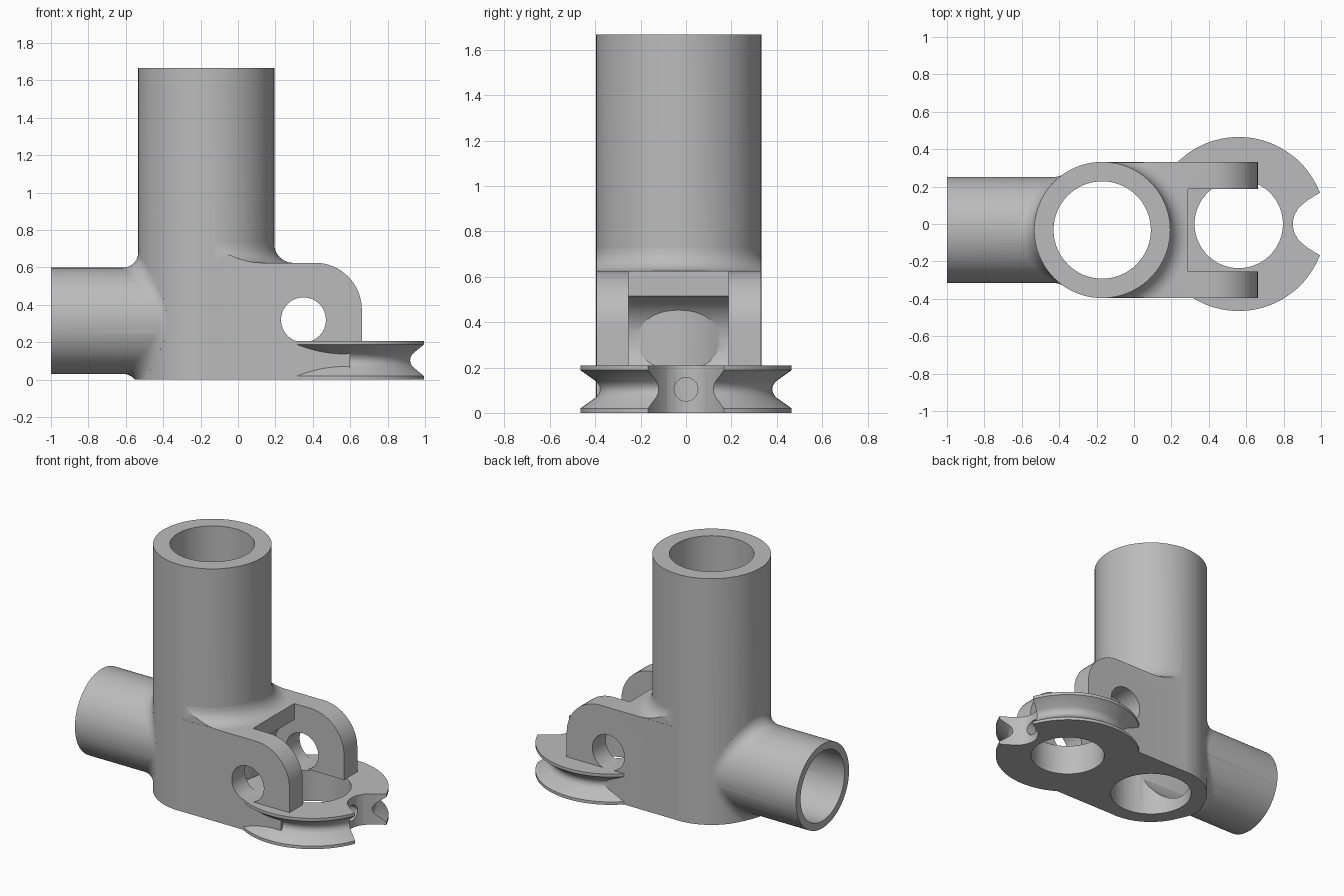
import bpy, bmesh, math
from mathutils import Vector, Matrix

if "Cube" in bpy.data.objects:
    bpy.data.objects.remove(bpy.data.objects["Cube"])

TX, TY = -0.17, -0.032        # upright tube axis
R, BORE, H = 0.364, 0.26, 1.667
AZ, AR, ABORE = 0.315, 0.284, 0.235   # side tube height and radii
PX, PR, PT = 0.56, 0.465, 0.208       # pulley centre, radius, thickness
FIL = 0.08

grey = bpy.data.materials.new("grey metal")
grey.diffuse_color = (0.5, 0.5, 0.5, 1)
grey.use_nodes = True
grey.node_tree.nodes["Principled BSDF"].inputs["Base Color"].default_value = grey.diffuse_color


def finish(name, bm):
    bmesh.ops.recalc_face_normals(bm, faces=bm.faces)
    me = bpy.data.meshes.new(name)
    bm.to_mesh(me)
    bm.free()
    me.materials.append(grey)
    ob = bpy.data.objects.new(name, me)
    bpy.context.collection.objects.link(ob)
    return ob


def prism(name, pts, vec):
    """Extrude a closed outline of 3D points along vec."""
    bm = bmesh.new()
    f = bm.faces.new([bm.verts.new(p) for p in pts])
    new = bmesh.ops.extrude_face_region(bm, geom=[f])["geom"]
    bmesh.ops.translate(bm, vec=vec, verts=[v for v in new if isinstance(v, bmesh.types.BMVert)])
    return finish(name, bm)


def cylinder(name, a, b, r, n=96):
    a, b = Vector(a), Vector(b)
    bm = bmesh.new()
    rot = (b - a).to_track_quat('Z', 'Y').to_matrix().to_4x4()
    bmesh.ops.create_cone(bm, cap_ends=True, segments=n, radius1=r, radius2=r,
                          depth=(b - a).length, matrix=Matrix.Translation((a + b) / 2) @ rot)
    return finish(name, bm)


def box(name, x0, x1, y0, y1, z0, z1):
    return prism(name, [(x0, y0, z0), (x1, y0, z0), (x1, y1, z0), (x0, y1, z0)], (0, 0, z1 - z0))


def ring(name, section, n=96):
    """Closed ring; section(angle) returns the closed cross-section points."""
    bm = bmesh.new()
    rows = [[bm.verts.new(p) for p in section(2 * math.pi * i / n)] for i in range(n)]
    m = len(rows[0])
    for i in range(n):
        a, b = rows[i], rows[(i + 1) % n]
        for j in range(m):
            k = (j + 1) % m
            bm.faces.new((a[j], a[k], b[k], b[j]))
    return finish(name, bm)


def boolean(ob, other, op):
    mod = ob.modifiers.new("cut", 'BOOLEAN')
    mod.operation, mod.object, mod.solver = op, other, 'EXACT'
    dg = bpy.context.evaluated_depsgraph_get()
    me = bpy.data.meshes.new_from_object(ob.evaluated_get(dg))
    ob.modifiers.clear()
    ob.data = me
    bpy.data.objects.remove(other)


def spin(profile, cx, cy):
    return lambda t: [(cx + r * math.cos(t), cy + r * math.sin(t), z) for r, z in profile]


# upright tube
body = cylinder("pulley_joint", (TX, TY, 0), (TX, TY, H), R)

# fork block with rounded upper corner
Y0, Y1 = TY - R + 0.001, TY + R - 0.001
BT, BX, CR = 0.625, 0.662, 0.25
out = [(TX, 0), (0.6, 0), (0.6, 0.15), (BX, 0.205)]
for i in range(17):
    a = math.pi / 2 * i / 16
    out.append((BX - CR + CR * math.cos(a), BT - CR + CR * math.sin(a)))
out.append((TX, BT))
block = prism("fork", [(x, Y0, z) for x, z in out], (0, Y1 - Y0, 0))
boolean(block, box("slot", 0.29, 1, -0.254, 0.188, PT - 0.004, 1), 'DIFFERENCE')
boolean(block, cylinder("scoop", (0.35, -0.254, 0.32), (0.35, 0.188, 0.32), 0.205), 'DIFFERENCE')
boolean(block, cylinder("pin_hole", (0.35, -1, 0.32), (0.35, 1, 0.32), 0.12, 64), 'DIFFERENCE')
boolean(body, block, 'UNION')

# fillet between block top and upright tube
f2 = 0.1
prof = [(R - 0.03, BT - 0.03), (R + f2, BT - 0.03)]
for i in range(9):
    a = math.pi / 2 * i / 8
    prof.append((R + f2 - f2 * math.sin(a), BT + f2 - f2 * math.cos(a)))
prof.append((R - 0.03, BT + f2))
collar = ring("collar", spin(prof, TX, TY))
boolean(collar, box("collar_trim", TX + 0.01, 0.288, Y0 + 0.001, Y1 - 0.001, 0.5, 0.9), 'INTERSECT')
boolean(body, collar, 'UNION')

# side tube
boolean(body, cylinder("side_tube", (-1, TY, AZ), (TX, TY, AZ), AR), 'UNION')


# rolling-ball fillet where the tubes meet
def tube_fillet(t):
    cy, cz = (AR + FIL) * math.cos(t), (AR + FIL) * math.sin(t)
    c = Vector((-math.sqrt((R + FIL) ** 2 - cy * cy), cy, cz))
    d0 = Vector((c.x, AR * math.cos(t), AR * math.sin(t))) - c
    s = R / (R + FIL)
    d1 = Vector((c.x * s, c.y * s, c.z)) - c
    yi, zi = (AR - 0.02) * math.cos(t), (AR - 0.02) * math.sin(t)
    pts = [c + d0.lerp(d1, i / 8).normalized() * FIL for i in range(9)]
    # tuck the ends slightly into both tubes
    pts.append(c + d1 * 1.15)
    pts.append(Vector((-math.sqrt((R - 0.03) ** 2 - yi * yi), yi, zi)))
    pts.append(c + d0 * 1.15)
    return [p + Vector((TX, TY, AZ)) for p in pts]


fillet = ring("tube_fillet", tube_fillet)
boolean(fillet, box("floor_trim", -2, 2, -2, 2, -1, 0), 'DIFFERENCE')
boolean(body, fillet, 'UNION')

# grooved pulley with centre hole
groove = [(0.236, 0), (PR, 0), (PR, 0.02), (0.395, 0.07), (0.383, 0.088), (0.38, PT / 2),
          (0.383, PT - 0.088), (0.395, PT - 0.07), (PR, PT - 0.02), (PR, PT), (0.236, PT)]
pulley = ring("pulley", spin(groove, PX, 0))
half = [(1.1, 0.25), (1.0, 0.17), (0.965, 0.15), (0.93, 0.128), (0.9, 0.105),
        (0.875, 0.08), (0.857, 0.045), (0.85, 0.015)]
notch = half + [(x, -y) for x, y in reversed(half)]
boolean(pulley, prism("notch", [(x, y, -0.1) for x, y in notch], (0, 0, 0.5)), 'DIFFERENCE')
boolean(pulley, cylinder("stop_hole", (0.7, 0, PT / 2), (1.1, 0, PT / 2), 0.052, 48), 'DIFFERENCE')
boolean(body, pulley, 'UNION')

# bores
boolean(body, cylinder("pulley_bore", (PX, 0, -0.1), (PX, 0, PT - 0.001), 0.2365), 'DIFFERENCE')
boolean(body, cylinder("upright_bore", (TX, TY, -0.1), (TX, TY, 2), BORE), 'DIFFERENCE')
boolean(body, cylinder("side_bore", (-1.1, TY, AZ), (TX, TY, AZ), ABORE), 'DIFFERENCE')

bpy.ops.object.select_all(action='DESELECT')
body.select_set(True)
bpy.context.view_layer.objects.active = body
bpy.ops.object.shade_smooth_by_angle(angle=math.radians(30))
